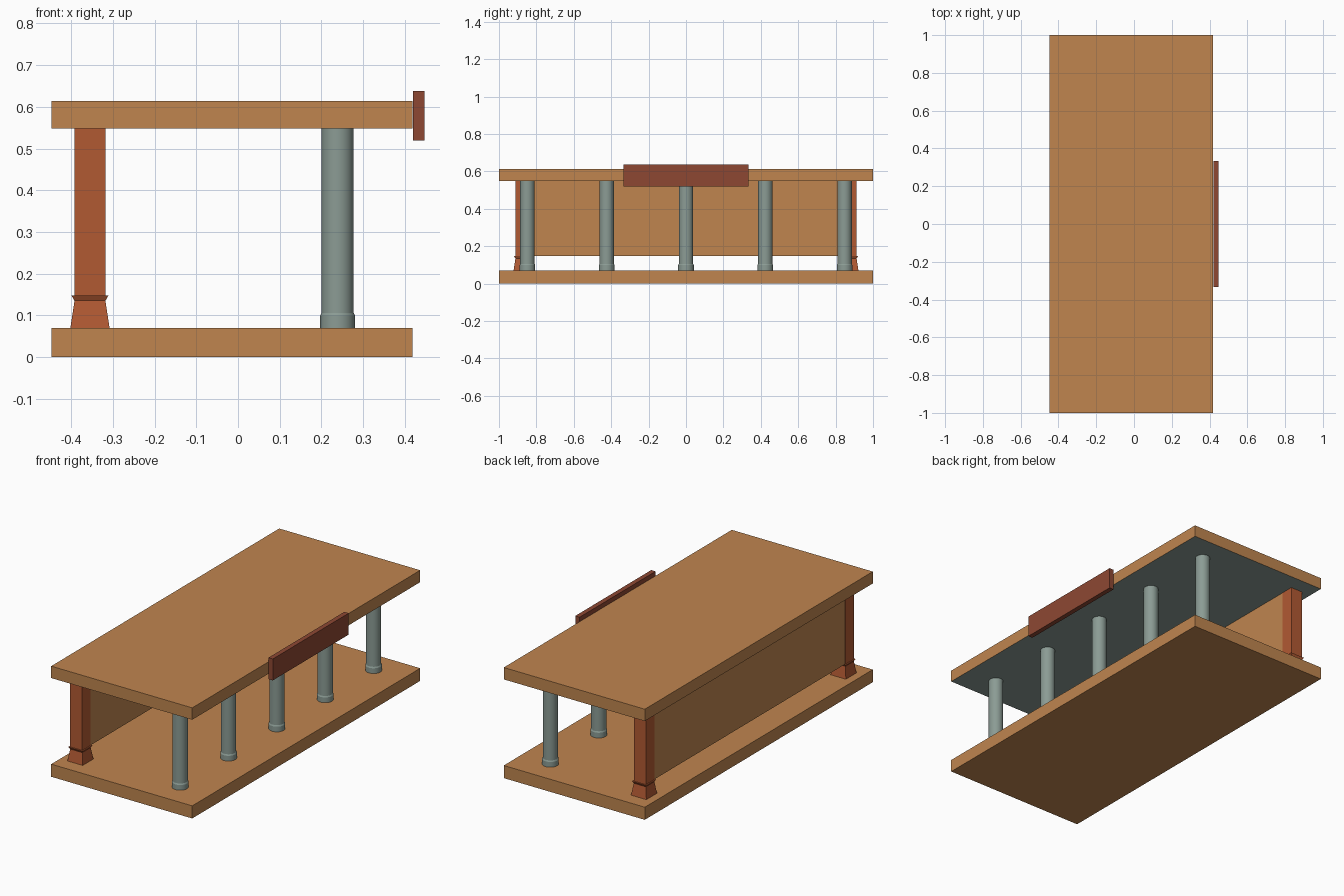
import bpy, bmesh, math

if "Cube" in bpy.data.objects:
    bpy.data.objects.remove(bpy.data.objects["Cube"])


def material(name, rgb):
    m = bpy.data.materials.new(name)
    m.diffuse_color = [(c / 255) ** 2.2 for c in rgb] + [1]
    m.use_nodes = True
    m.node_tree.nodes["Principled BSDF"].inputs["Base Color"].default_value = m.diffuse_color
    return m


WOOD = material("tan_wood", (190, 132, 80))
RED = material("red_wood", (176, 90, 54))
DARK = material("dark_red_wood", (140, 73, 54))
GREY = material("grey_green", (138, 154, 147))


def finish(name, bm, mat):
    bmesh.ops.recalc_face_normals(bm, faces=bm.faces)
    mesh = bpy.data.meshes.new(name)
    bm.to_mesh(mesh)
    bm.free()
    mesh.materials.append(mat)
    obj = bpy.data.objects.new(name, mesh)
    bpy.context.collection.objects.link(obj)
    return obj


def box(name, x, y, z, mat):
    bm = bmesh.new()
    bmesh.ops.create_cube(bm, size=1)
    for v in bm.verts:
        v.co = [a[0] + (c + 0.5) * (a[1] - a[0]) for c, a in zip(v.co, (x, y, z))]
    return finish(name, bm, mat)


def turned(name, x, y, profile, sides, mat):
    """Stack of rings (radius, z); four sides gives a square post."""
    bm = bmesh.new()
    rings = []
    for r, z in profile:
        angles = [2 * math.pi * (i + 0.5) / sides for i in range(sides)]
        rings.append([bm.verts.new((x + r * math.cos(a), y + r * math.sin(a), z))
                      for a in angles])
    for low, high in zip(rings, rings[1:]):
        for i in range(sides):
            j = (i + 1) % sides
            bm.faces.new((low[i], low[j], high[j], high[i]))
    bm.faces.new(rings[0])
    bm.faces.new(rings[-1])
    return finish(name, bm, mat)


# Base slab and top slab, the latter with a grey underside
box("base_slab", (-0.447, 0.419), (-1, 1), (0, 0.07), WOOD)
top = box("top_slab", (-0.447, 0.419), (-1, 1), (0.548, 0.614), WOOD)
top.data.materials.append(GREY)
for p in top.data.polygons:
    if p.normal.z < -0.9:
        p.material_index = 1

# Name board on the edge of the top
box("edge_board", (0.42, 0.447), (-0.333, 0.333), (0.519, 0.638), DARK)

# Square posts with flared foot and collar
post = [(0.047, 0.07), (0.037, 0.135), (0.044, 0.147), (0.037, 0.147), (0.037, 0.548)]
for side, label in ((-1, "front"), (1, "back")):
    turned(label + "_post", -0.355, side * 0.875,
           [(h * math.sqrt(2), z) for h, z in post], 4, RED)

# Panel hung between the posts
box("back_panel", (-0.391, -0.319), (-0.84, 0.84), (0.147, 0.548), WOOD)

# Row of five round columns
column = [(0.042, 0.07), (0.042, 0.099), (0.0385, 0.106), (0.0385, 0.548)]
for i in range(5):
    obj = turned(f"column_{i + 1}", 0.239, (i - 2) * 0.424, column, 32, GREY)
    bpy.ops.object.select_all(action='DESELECT')
    obj.select_set(True)
    bpy.context.view_layer.objects.active = obj
    bpy.ops.object.shade_smooth_by_angle(angle=math.radians(25))
